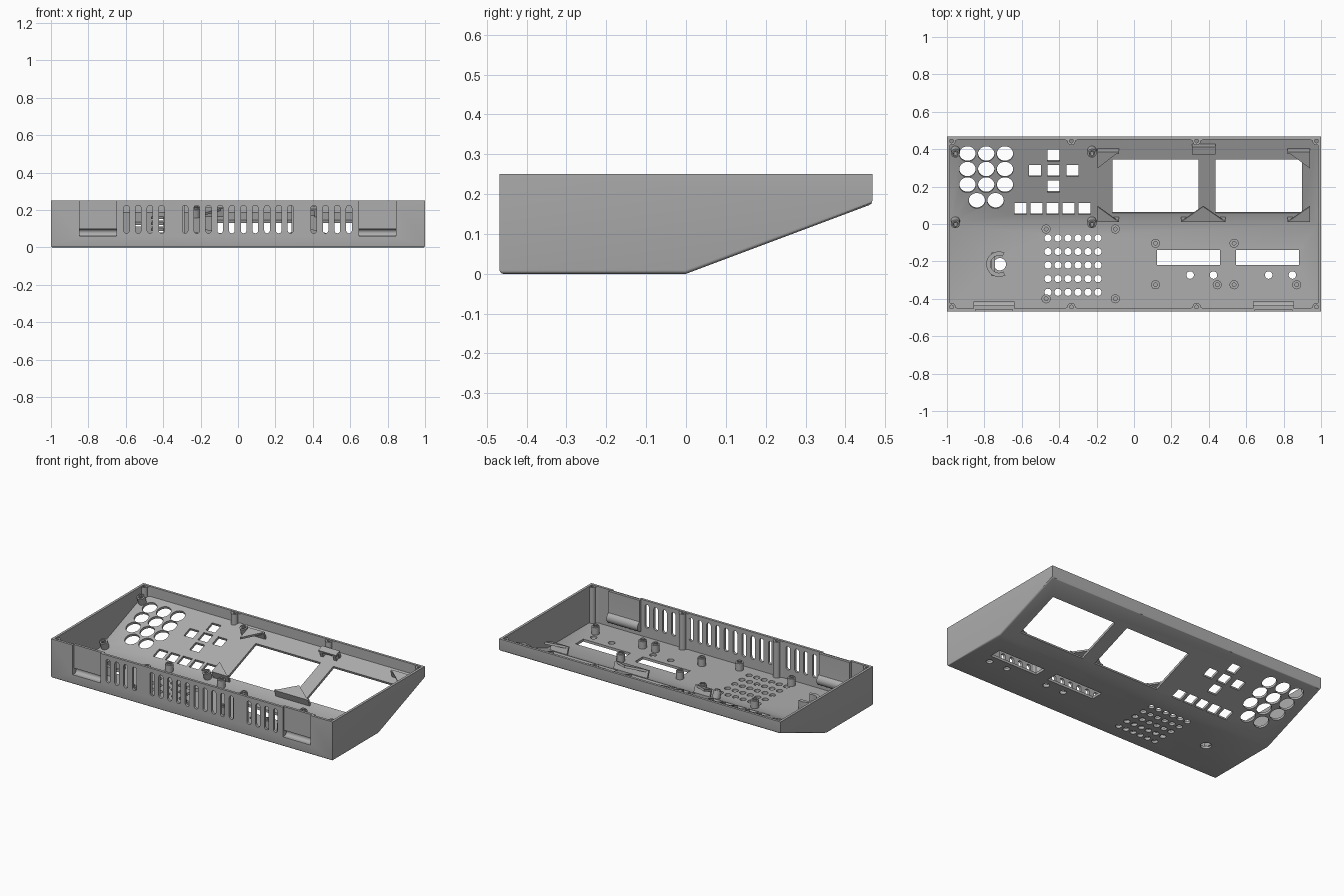
import bpy, bmesh, math
from mathutils import Matrix

cube = bpy.data.objects.get("Cube")
if cube:
    bpy.data.objects.remove(cube, do_unlink=True)

grey = bpy.data.materials.new("plain grey")
grey.use_nodes = True
grey.diffuse_color = (0.42, 0.42, 0.42, 1)
grey.node_tree.nodes["Principled BSDF"].inputs["Base Color"].default_value = (0.42, 0.42, 0.42, 1)

FRONT, BACK, TOP, WALL = -0.468, 0.468, 0.25, 0.016
RISE = 0.375
TILT = math.atan(RISE)
COS = math.cos(TILT)
ALONG_X = Matrix(((0, 0, 1, 0), (1, 0, 0, 0), (0, 1, 0, 0), (0, 0, 0, 1)))
ALONG_Y = Matrix(((1, 0, 0, 0), (0, 0, 1, 0), (0, 1, 0, 0), (0, 0, 0, 1)))


def move(x, y, z):
    return Matrix.Translation((x, y, z))


def on_floor(x, y, lift=WALL):
    """Frame on the flat or sloping panel, lifted from its underside."""
    if y > 0:
        return move(x, y, y * RISE) @ Matrix.Rotation(TILT, 4, 'X') @ move(0, 0, lift)
    return move(x, y, lift)


def prism(bm, pts, depth, m):
    low = [bm.verts.new(m @ move(a, b, 0).translation) for a, b in pts]
    high = [bm.verts.new(m @ move(a, b, depth).translation) for a, b in pts]
    n = len(pts)
    bm.faces.new(low)
    bm.faces.new(high)
    for i in range(n):
        j = (i + 1) % n
        bm.faces.new((low[i], low[j], high[j], high[i]))


def arc(cx, cy, r, start, end, n):
    angles = [math.radians(start + (end - start) * i / n) for i in range(n + 1)]
    return [(cx + r * math.cos(a), cy + r * math.sin(a)) for a in angles]


def box(bm, w, d, h, m):
    prism(bm, [(-w / 2, -d / 2), (w / 2, -d / 2), (w / 2, d / 2), (-w / 2, d / 2)], h, m)


def disc(bm, r, h, m, n=32):
    prism(bm, arc(0, 0, r, 0, 360, n)[:-1], h, m)


def tube(bm, r, hole, h, m, n=24):
    rings = []
    for rad, z in ((r, 0), (r, h), (hole, h), (hole, 0)):
        rings.append([bm.verts.new(m @ move(a, b, z).translation)
                      for a, b in arc(0, 0, rad, 0, 360, n)[:-1]])
    for k in range(4):
        p, q = rings[k], rings[(k + 1) % 4]
        for i in range(n):
            j = (i + 1) % n
            bm.faces.new((p[i], p[j], q[j], q[i]))


def make(name, bm):
    bmesh.ops.recalc_face_normals(bm, faces=bm.faces)
    mesh = bpy.data.meshes.new(name)
    bm.to_mesh(mesh)
    bm.free()
    ob = bpy.data.objects.new(name, mesh)
    bpy.context.collection.objects.link(ob)
    mesh.materials.append(grey)
    return ob


def activate(ob):
    bpy.ops.object.select_all(action='DESELECT')
    ob.select_set(True)
    bpy.context.view_layer.objects.active = ob


def cut(ob, cutter):
    mod = ob.modifiers.new("cut", 'BOOLEAN')
    mod.operation, mod.solver, mod.object = 'DIFFERENCE', 'EXACT', cutter
    activate(ob)
    bpy.ops.object.modifier_apply(modifier=mod.name)


# Outer case with softened lower edges
bm = bmesh.new()
profile = [(FRONT, 0), (0, 0), (BACK, BACK * RISE), (BACK, TOP), (FRONT, TOP)]
prism(bm, profile, 2, move(-1, 0, 0) @ ALONG_X)
bmesh.ops.recalc_face_normals(bm, faces=bm.faces)
rim = [e for e in bm.edges if sum(f.normal.z < -0.1 for f in e.link_faces) == 1]
bmesh.ops.bevel(bm, geom=rim, offset=0.009, segments=3, profile=0.5, affect='EDGES')
case = make("case", bm)

# Hollow interior
bm = bmesh.new()
y0, y1, lift = FRONT + WALL, BACK - WALL, WALL / COS
inside = [(y0, WALL), ((WALL - lift) / RISE, WALL), (y1, y1 * RISE + lift), (y1, 0.4), (y0, 0.4)]
prism(bm, inside, 2 - 2 * WALL, move(WALL - 1, 0, 0) @ ALONG_X)
hollow = make("hollow_cutter", bm)

# Panel openings and front vents
bm = bmesh.new()
keys = [(-0.89 + 0.1 * i, 0.38 - 0.083 * j) for i in range(3) for j in range(3)]
for x, y in keys + [(-0.84, 0.13), (-0.74, 0.13)]:
    disc(bm, 0.044, 0.1, on_floor(x, y, -0.04))
pads = [(-0.43, 0.29), (-0.43, 0.372), (-0.43, 0.206), (-0.53, 0.29), (-0.328, 0.29)]
for x, y in pads + [(-0.607 + 0.0855 * i, 0.088) for i in range(5)]:
    box(bm, 0.065, 0.066, 0.1, on_floor(x, y, -0.04))
for x in (0.115, 0.667):
    box(bm, 0.462, 0.287 / COS, 0.1, on_floor(x, 0.207, -0.04))
for x in (0.292, 0.715):
    box(bm, 0.337, 0.08, 0.1, on_floor(x, -0.18, -0.04))
for x in (0.3, 0.425, 0.72, 0.847):
    disc(bm, 0.02, 0.1, on_floor(x, -0.273, -0.04))
for i in range(6):
    for j in range(5):
        disc(bm, 0.019, 0.1, on_floor(-0.46 + 0.0535 * i, -0.075 - 0.0725 * j, -0.04), 20)
disc(bm, 0.033, 0.1, on_floor(-0.717, -0.215, -0.04))
slot = arc(0, 0.21, 0.015, 0, 180, 8) + arc(0, 0.09, 0.015, 180, 360, 8)
for i in range(20):
    if i not in (4, 15):
        prism(bm, slot, 0.06, move(-0.596 + 0.0626 * i, -0.5, 0) @ ALONG_Y)
openings = make("opening_cutter", bm)

# Finger recesses: a stepped-in panel over a rounded groove
bm = bmesh.new()
groove = [(-0.5, 0.06)] + arc(-0.45, 0.079, 0.019, -90, 90, 8)
groove += [(-0.456, 0.098), (-0.456, 0.3), (-0.5, 0.3)]
for x in (-0.748, 0.745):
    prism(bm, groove, 0.198, move(x - 0.099, 0, 0) @ ALONG_X)
recess = make("recess_cutter", bm)
bm = bmesh.new()
backing = [(-0.46, 0.045)] + arc(-0.447, 0.079, 0.034, -90, 70, 10)
backing += [(-0.436, 0.12), (-0.436, TOP - 0.002), (-0.46, TOP - 0.002)]
for x in (-0.748, 0.745):
    prism(bm, backing, 0.22, move(x - 0.11, 0, 0) @ ALONG_X)
recess_backing = make("recess_backing", bm)

cut(case, hollow)
cut(case, openings)
cut(case, recess)
cut(recess_backing, recess)
for helper in (hollow, openings, recess):
    bpy.data.objects.remove(helper, do_unlink=True)

# Mounting bosses on the panels
bm = bmesh.new()
spots = [(x, -0.325) for x in (0.115, 0.445, 0.535, 0.87)] + [(0.115, -0.103), (0.535, -0.103)]
spots += [(x, y) for x in (-0.47, -0.1) for y in (-0.027, -0.4)]
spots += [(x, y) for x in (-0.955, -0.225) for y in (0.4, 0.022)]
for x, y in spots:
    tube(bm, 0.024, 0.01, 0.05, on_floor(x, y, WALL - 0.003))
    tube(bm, 0.016, 0.01, 0.058, on_floor(x, y, WALL - 0.003))
bosses = make("mounting_bosses", bm)

# Screw posts along the rim, flared into the wall
bm = bmesh.new()
for side, wall in ((-1, FRONT + 0.01), (1, BACK - 0.01)):
    base = 0.01 if side < 0 else 0.175
    yc = side * 0.444
    for x in (-0.976, -0.335, 0.335, 0.976):
        tube(bm, 0.022, 0.01, TOP - 0.004 - base, move(x, yc, base))
        for s in (-1, 1):
            if abs(x + s * 0.045) < 1:
                flare = [(x + s * 0.012, wall), (x + s * 0.05, wall), (x + s * 0.02, yc)]
                prism(bm, flare, TOP - 0.004 - base, move(0, 0, base))
posts = make("screw_posts", bm)

# Corner brackets holding the two screens
bm = bmesh.new()
slope = on_floor(0, 1e-6, 0)
corners = [((-0.195, 0.012), (-0.08, 0.012), (-0.195, 0.095)),
           ((0.25, 0.012), (0.49, 0.012), (0.37, 0.095)),
           ((0.82, 0.012), (0.94, 0.012), (0.94, 0.095)),
           ((-0.195, 0.388), (-0.08, 0.388), (-0.195, 0.3)),
           ((0.82, 0.388), (0.94, 0.388), (0.94, 0.3))]
for tri in corners:
    pts = [(x, (y + 0.02) / COS) for x, y in tri]
    prism(bm, pts, 0.014, slope @ move(0, 0, 0.05))
    (xa, ya), (xb, _), (_, yc) = pts
    inward = 0.012 if yc > ya else -0.012
    leg = [(xa, ya), (xb, ya), (xb, ya + inward), (xa, ya + inward)]
    prism(bm, leg, 0.05, slope @ move(0, 0, 0.012))
brackets = make("screen_brackets", bm)

# Upper clip between the screens
bm = bmesh.new()
box(bm, 0.125, 0.016, 0.05, on_floor(0.372, 0.425, 0.012))
box(bm, 0.125, 0.04, 0.012, on_floor(0.372, 0.412, 0.05))
for x in (0.325, 0.419):
    box(bm, 0.02, 0.04, 0.04, on_floor(x, 0.412, 0.012))
clip = make("screen_clip", bm)

# C-shaped collar and bar around the round port
bm = bmesh.new()
ring = arc(0, 0, 0.068, 65, 300, 24) + arc(0, 0, 0.046, 300, 65, 24)
prism(bm, ring, 0.06, on_floor(-0.722, -0.215, 0.012))
box(bm, 0.02, 0.125, 0.03, on_floor(-0.752, -0.215, 0.012))
collar = make("port_collar", bm)

for ob in (case, recess_backing, bosses, posts, brackets, clip, collar):
    activate(ob)
    bpy.ops.object.shade_smooth_by_angle(angle=math.radians(30))
